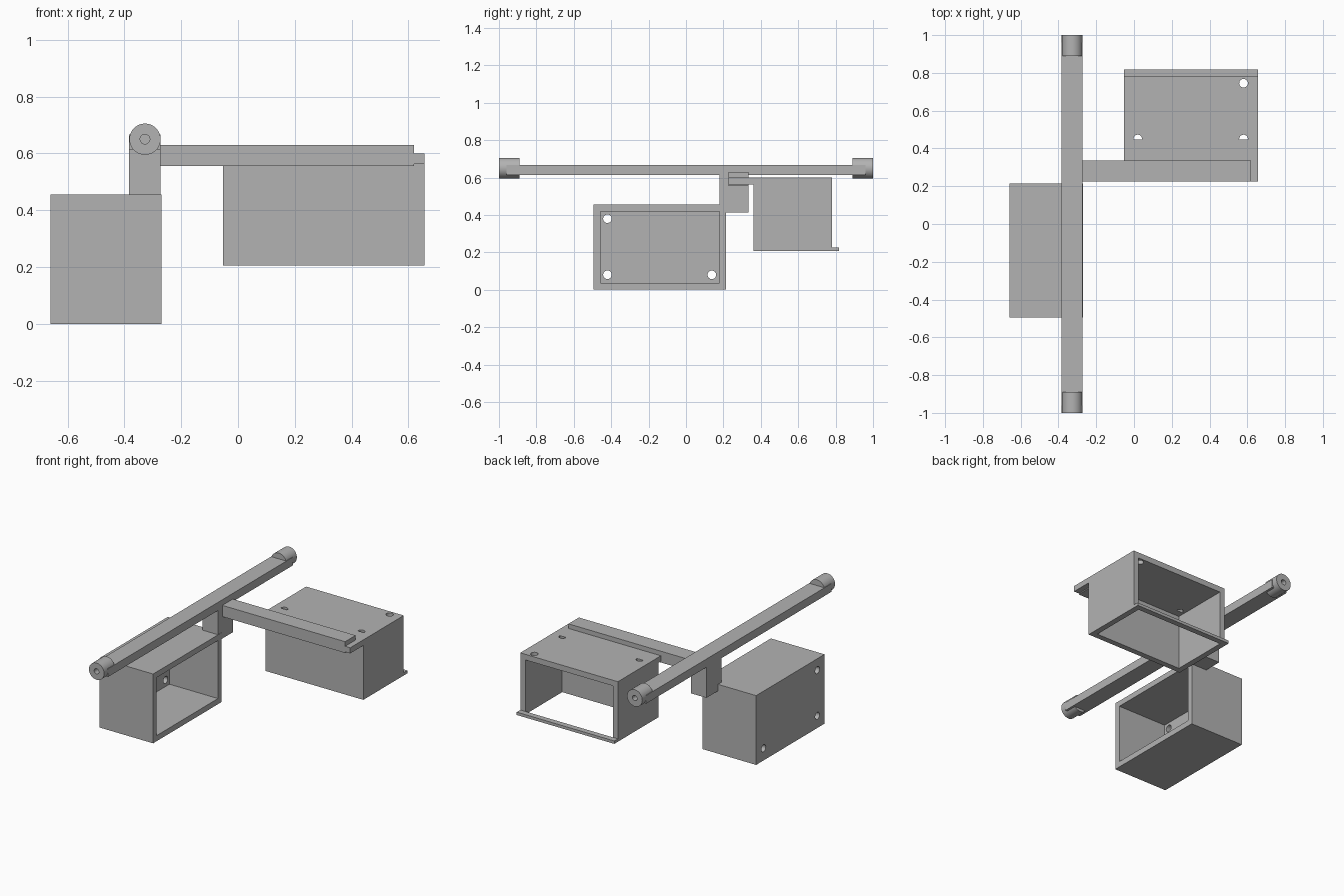
import bpy, bmesh, math
from mathutils import Matrix, Vector

if "Cube" in bpy.data.objects:
    bpy.data.objects.remove(bpy.data.objects["Cube"], do_unlink=True)

grey = bpy.data.materials.new("plain grey")
grey.use_nodes = True
grey.diffuse_color = (0.45, 0.45, 0.45, 1)
grey.node_tree.nodes["Principled BSDF"].inputs["Base Color"].default_value = grey.diffuse_color


def finish(name, bm):
    mesh = bpy.data.meshes.new(name)
    bm.to_mesh(mesh)
    bm.free()
    mesh.materials.append(grey)
    obj = bpy.data.objects.new(name, mesh)
    bpy.context.collection.objects.link(obj)
    return obj


def block(name, x, y, z):
    """Block spanning the given (low, high) ranges."""
    bm = bmesh.new()
    bmesh.ops.create_cube(bm, size=1)
    for v in bm.verts:
        v.co = Vector([sum(r) / 2 + c * (r[1] - r[0]) for r, c in zip((x, y, z), v.co)])
    return finish(name, bm)


def rod(name, centre, radius, length, axis, sides=32):
    """Cylinder centred on a point and running along an axis."""
    bm = bmesh.new()
    turn = Vector((0, 0, 1)).rotation_difference(Vector(axis)).to_matrix().to_4x4()
    bmesh.ops.create_cone(bm, cap_ends=True, segments=sides, radius1=radius,
                          radius2=radius, depth=length,
                          matrix=Matrix.Translation(centre) @ turn)
    return finish(name, bm)


def cut(obj, cutter):
    """Subtract the cutter from the object and discard it."""
    mod = obj.modifiers.new("cut", "BOOLEAN")
    mod.operation, mod.solver, mod.object = "DIFFERENCE", "EXACT", cutter
    bpy.context.view_layer.objects.active = obj
    bpy.ops.object.modifier_apply(modifier=mod.name)
    bpy.data.objects.remove(cutter, do_unlink=True)


def smooth(obj):
    bpy.ops.object.select_all(action="DESELECT")
    obj.select_set(True)
    bpy.context.view_layer.objects.active = obj
    bpy.ops.object.shade_smooth_by_angle(angle=math.radians(30))


WALL = 0.037
HOLE = 0.023

# Side housing, open towards +x, with three screw holes in its back wall
side = block("side_housing", (-0.66, -0.27), (-0.495, 0.215), (0, 0.455))
cut(side, block("cavity", (-0.66 + WALL, 0), (-0.495 + WALL, 0.215 - WALL),
                (WALL, 0.455 - WALL)))
for y, z in ((-0.42, 0.38), (-0.42, 0.08), (0.138, 0.08)):
    cut(side, rod("drill", (-0.64, y, z), HOLE, 0.2, (1, 0, 0), 24))

# Rear housing, open below and at the back apart from a thin bottom lip
rear = block("rear_housing", (-0.052, 0.657), (0.362, 0.818), (0.206, 0.6))
cut(rear, block("cavity", (-0.052 + WALL, 0.657 - WALL), (0.362 + WALL, 0.818 - WALL),
                (0, 0.6 - WALL)))
cut(rear, block("back_cut", (-1, 1), (0.818 - WALL, 1), (0.225, 1)))
cut(rear, rod("drill", (0.58, 0.745, 0.58), HOLE, 0.2, (0, 0, 1), 24))
for x in (0.02, 0.58):
    drill = rod("drill", (x, 0.45, 0.58), HOLE, 0.2, (0, 0, 1), 24)
    cut(drill, block("half", (-1, 1), (0, 0.447), (0, 1)))
    cut(rear, drill)

# Flange carrying the rear housing under the arm
block("housing_flange", (-0.052, 0.657), (0.226, 0.362), (0.6 - WALL, 0.6))

# Cross arm and the post joining it to the long bar
block("cross_arm", (-0.3, 0.62), (0.226, 0.335), (0.556, 0.63))
block("post", (-0.383, -0.272), (0.18, 0.335), (0.412, 0.62))

# Long bar with a drilled round cap at each end
block("long_bar", (-0.383, -0.272), (-0.96, 0.96), (0.613, 0.667))
for side_name, s in (("front", -1), ("back", 1)):
    cap = rod(side_name + "_cap", (-0.3275, s * 0.945, 0.65), 0.055, 0.11, (0, 1, 0), 48)
    cut(cap, rod("drill", (-0.3275, s * 1.0, 0.65), 0.017, 0.08, (0, 1, 0)))
    smooth(cap)
